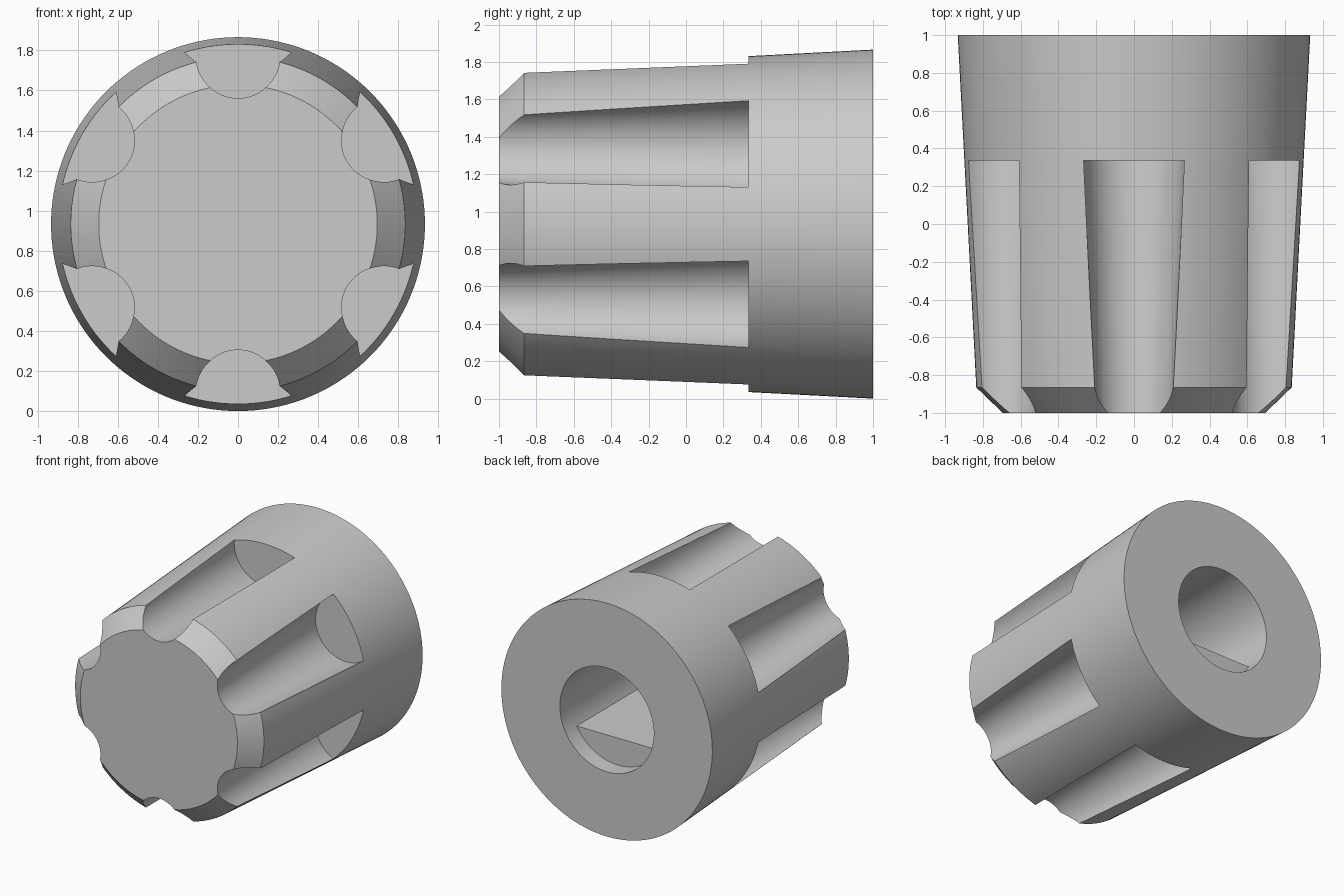
import bpy
import bmesh
from math import sin, cos, pi, radians

cube = bpy.data.objects.get("Cube")
if cube:
    bpy.data.objects.remove(cube, do_unlink=True)

RADIUS = 0.933          # back radius, also the height of the axis
BORE_RADIUS = 0.416

grey = bpy.data.materials.new("plain grey")
grey.use_nodes = True
grey.diffuse_color = (0.6, 0.6, 0.6, 1)
grey.node_tree.nodes["Principled BSDF"].inputs["Base Color"].default_value = grey.diffuse_color


def circle(radius, count, centre=(0, 0)):
    angles = [2 * pi * i / count for i in range(count)]
    return [(centre[0] + radius * cos(a), centre[1] + radius * sin(a)) for a in angles]


def loft(name, sections):
    """Join (y, outline) sections with side faces, close both ends, lift to axis height."""
    bm = bmesh.new()
    rings = [[bm.verts.new((x, y, z + RADIUS)) for x, z in outline]
             for y, outline in sections]
    for a, b in zip(rings, rings[1:]):
        for i in range(len(a)):
            j = (i + 1) % len(a)
            bm.faces.new((a[i], a[j], b[j], b[i]))
    bm.faces.new(rings[0])
    bm.faces.new(rings[-1])
    bmesh.ops.recalc_face_normals(bm, faces=bm.faces)
    mesh = bpy.data.meshes.new(name)
    bm.to_mesh(mesh)
    bm.free()
    mesh.materials.append(grey)
    obj = bpy.data.objects.new(name, mesh)
    bpy.context.collection.objects.link(obj)
    return obj


def make_active(obj):
    bpy.ops.object.select_all(action="DESELECT")
    bpy.context.view_layer.objects.active = obj
    obj.select_set(True)


def cut(target, cutter):
    """Subtract the cutter from the target and discard it."""
    mod = target.modifiers.new("cut", "BOOLEAN")
    mod.operation = "DIFFERENCE"
    mod.solver = "EXACT"
    mod.object = cutter
    make_active(target)
    bpy.ops.object.modifier_apply(modifier=mod.name)
    bpy.data.objects.remove(cutter, do_unlink=True)


# Tapered body with a chamfered front rim
body = loft("knob_body", [(y, circle(r, 144)) for y, r in
                          ((-1, 0.695), (-0.865, 0.835), (1, RADIUS))])

# Finger grooves: cones that widen towards the back, repeated around the axis
for k in range(6):
    angle = radians(30 + 60 * k)
    centre = (0.831 * cos(angle), 0.831 * sin(angle))
    cut(body, loft("groove_cutter", [(-1.2, circle(0.193, 72, centre)),
                                     (0.335, circle(0.268, 72, centre))]))

# Shaft bore from the back, with a flat that starts below the opening
bore_ring = circle(BORE_RADIUS, 72)
bore = loft("bore_cutter", [(-0.2, bore_ring), (1.2, bore_ring)])
flat = [(-0.6, -0.6), (0.6, -0.6), (0.6, -0.2), (-0.6, -0.2)]
cut(bore, loft("flat_cutter", [(-0.4, flat), (0.86, flat)]))
cut(body, bore)

# Smooth shading with crisp edges
make_active(body)
bpy.ops.object.shade_smooth_by_angle(angle=radians(30))
